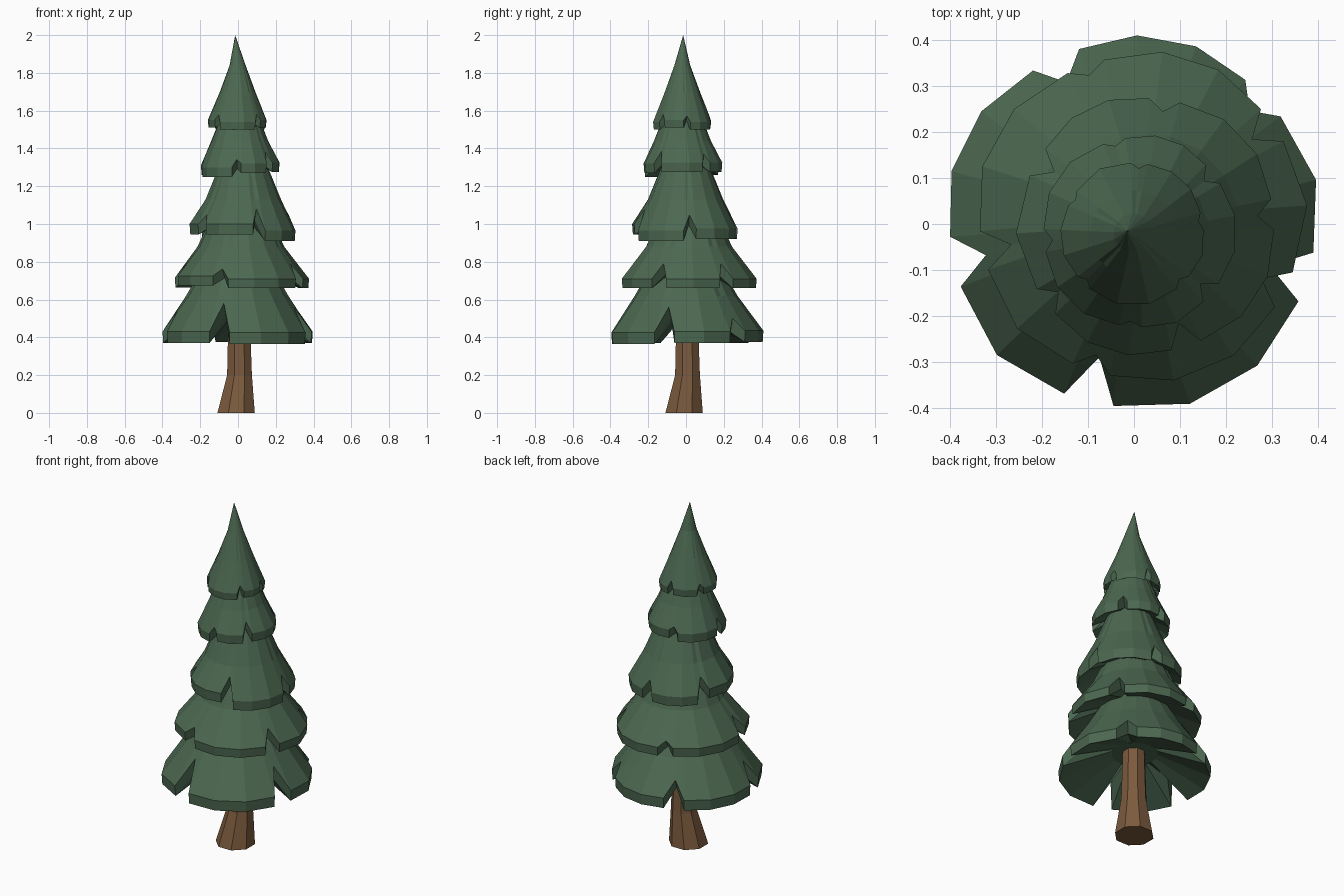
import bpy, bmesh, math

if "Cube" in bpy.data.objects:
    bpy.data.objects.remove(bpy.data.objects["Cube"])


def material(name, col):
    m = bpy.data.materials.new(name)
    m.diffuse_color = (*col, 1)
    m.use_nodes = True
    m.node_tree.nodes["Principled BSDF"].inputs["Base Color"].default_value = m.diffuse_color
    return m


GREEN = material("pine green", (0.072, 0.138, 0.081))
BROWN = material("bark brown", (0.195, 0.103, 0.047))


def loft(name, rings, mat, tip=None):
    """Skin a stack of equal-length rings; cap both ends (last end may be a tip)."""
    bm = bmesh.new()
    vs = [[bm.verts.new(p) for p in ring] for ring in rings]
    n = len(vs[0])
    for a, b in zip(vs, vs[1:]):
        for i in range(n):
            j = (i + 1) % n
            bm.faces.new((a[i], a[j], b[j], b[i]))
    bm.faces.new(vs[0][::-1])
    if tip:
        t = bm.verts.new(tip)
        for i in range(n):
            bm.faces.new((vs[-1][i], vs[-1][(i + 1) % n], t))
    else:
        bm.faces.new(vs[-1])
    bmesh.ops.recalc_face_normals(bm, faces=bm.faces[:])
    me = bpy.data.meshes.new(name)
    bm.to_mesh(me)
    bm.free()
    me.materials.append(mat)
    ob = bpy.data.objects.new(name, me)
    bpy.context.collection.objects.link(ob)
    return ob


def tier(name, centre, rim, upper, notches, tip=None, gap=7):
    """Skirt of branches: lobes between V notches.
    rim = (bottom z, top z, radius), upper = [(z, radius)...],
    notches = [(angle, depth 0-1, lift of the following lobe, its columns)...]"""
    zb, zr, r = rim
    zm, rm = upper[0]
    cx, cy = centre
    cols = []  # angle, notch depth, radius factor, lift
    for k, (a, depth, lift, count) in enumerate(notches):
        span = (notches[(k + 1) % len(notches)][0] - a) % 360
        cols.append((a, depth, 1, 0))
        for i in range(count):
            ang = a + gap + (span - 2 * gap) * i / (count - 1)
            end = i in (0, count - 1)
            cols.append((ang, 0, 0.97 if end else 1.0, lift))

    def at(ang, rad, z):
        t = math.radians(ang)
        return (cx + rad * math.cos(t), cy + rad * math.sin(t), z)

    rings = [[], [], []]
    for ang, d, f, lift in cols:
        rr = r * f + (rm - r) * d
        zt = zr + lift + (zm - zr) * d
        rings[0].append(at(ang, r * 0.3, zb + (zm - zb) * 0.52))
        rings[1].append(at(ang, rr - (0.04 if d else 0.004), zt - (zr - zb)))
        rings[2].append(at(ang, rr, zt))
    for z, rad in upper:
        rings.append([at(c[0], rad * (0.98 if c[1] else 1.01), z) for c in cols])
    loft(name, rings, GREEN, tip)


# Trunk: flared eight-sided log leaning slightly
trunk = []
for z, x, r in ((0, -0.01, 0.107), (0.2, 0.008, 0.071), (0.62, 0.005, 0.058)):
    trunk.append([(x + r * math.cos(math.pi * (i + 0.5) / 4),
                   x + r * math.sin(math.pi * (i + 0.5) / 4), z) for i in range(8)])
loft("trunk", trunk, BROWN)

# Foliage tiers, bottom to top
tier("foliage_tier_1", (-0.003, 0), (0.36, 0.42, 0.41), [(0.62, 0.27), (0.76, 0.19)],
     [(44, 0.4, 0.015, 4), (115, 0.5, 0.01, 4), (192, 0.6, 0.01, 3),
      (256, 0.8, 0.005, 4), (343, 0.7, 0.01, 3)], gap=8)
tier("foliage_tier_2", (0.015, 0.015), (0.65, 0.70, 0.362), [(0.88, 0.228), (1.02, 0.165)],
     [(35, 0.5, 0.01, 4), (110, 0.25, 0.015, 4), (192, 0.55, 0.025, 3),
      (252, 0.35, 0.01, 4), (333, 0.5, 0.01, 3)])
tier("foliage_tier_3", (0.028, -0.003), (0.91, 0.965, 0.285), [(1.13, 0.198), (1.34, 0.113)],
     [(5, 0.5, 0.01, 4), (82, 0.4, 0.01, 4), (150, 0.6, 0.035, 3),
      (217, 0.5, 0.035, 4), (288, 0.7, 0, 4)])
tier("foliage_tier_4", (0.01, -0.018), (1.25, 1.30, 0.213), [(1.44, 0.15), (1.62, 0.08)],
     [(38, 0.5, 0.025, 4), (105, 0.3, 0.01, 4), (185, 0.4, 0, 4),
      (265, 0.3, 0.02, 3), (320, 0.6, 0.025, 4)])
tier("foliage_tier_5", (-0.002, -0.02), (1.50, 1.54, 0.158), [(1.70, 0.093), (1.84, 0.042)],
     [(10, 0.2, 0, 4), (85, 0.25, 0.005, 3), (150, 0.2, 0.01, 4),
      (225, 0.25, 0, 4), (315, 0.25, 0.01, 3)],
     tip=(-0.015, -0.015, 2.0))
